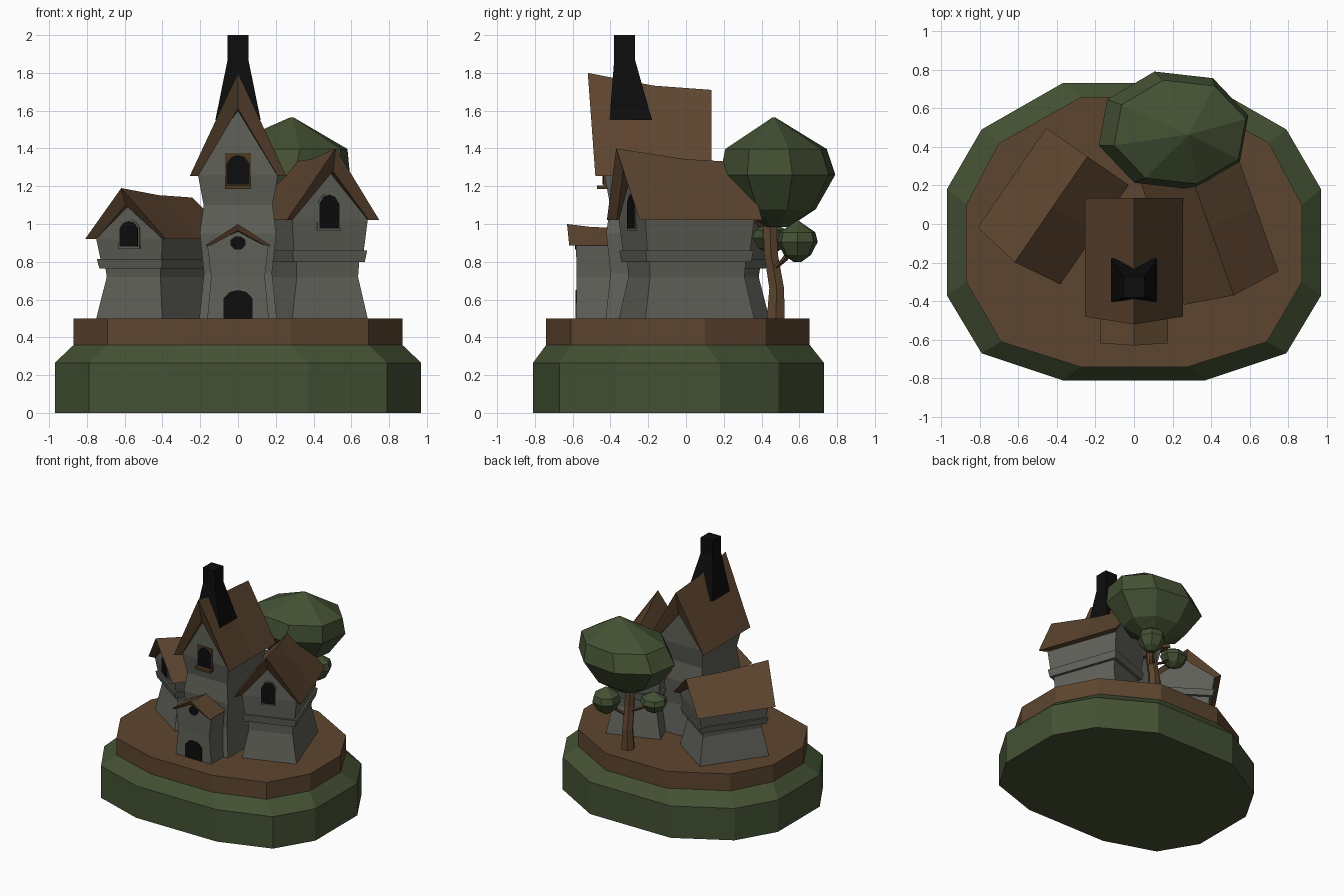
import bpy, bmesh, math
from mathutils import Matrix, Vector

if "Cube" in bpy.data.objects:
    bpy.data.objects.remove(bpy.data.objects["Cube"])


def material(name, rgb):
    m = bpy.data.materials.new(name)
    m.diffuse_color = (*rgb, 1)
    m.use_nodes = True
    m.node_tree.nodes["Principled BSDF"].inputs["Base Color"].default_value = m.diffuse_color
    return m


BROWN = material("brown", (0.110, 0.060, 0.029))
GREEN = material("green", (0.058, 0.083, 0.034))
STONE = material("stone_grey", (0.120, 0.120, 0.103))
BLACK = material("black", (0.004, 0.004, 0.004))
FRAME = material("frame_wood", (0.075, 0.043, 0.015))
ID = Matrix.Identity(4)


def make(name, verts, faces, mat, M=ID):
    bm = bmesh.new()
    vs = [bm.verts.new(v) for v in verts]
    for f in faces:
        bm.faces.new([vs[i] for i in f])
    bmesh.ops.remove_doubles(bm, verts=bm.verts, dist=1e-4)
    bmesh.ops.recalc_face_normals(bm, faces=bm.faces)
    me = bpy.data.meshes.new(name)
    bm.to_mesh(me)
    bm.free()
    me.materials.append(mat)
    ob = bpy.data.objects.new(name, me)
    ob.matrix_world = M
    bpy.context.collection.objects.link(ob)
    return ob


def loft(name, rings, mat, M=ID, top=None):
    """Skin a stack of equal rings; top = optional list of cap faces (ring indices)."""
    n, k = len(rings[0]), len(rings)
    faces = [(r * n + i, r * n + (i + 1) % n, (r + 1) * n + (i + 1) % n, (r + 1) * n + i)
             for r in range(k - 1) for i in range(n)]
    faces.append(tuple(range(n)))
    for f in top or [range(n)]:
        faces.append(tuple((k - 1) * n + i for i in f))
    return make(name, [v for ring in rings for v in ring], faces, mat, M)


def rect(x0, x1, y0, y1, z):
    return [(x0, y0, z), (x1, y0, z), (x1, y1, z), (x0, y1, z)]


def plate(name, outline, y, mat, M=ID, depth=0.05):
    """Front-facing plate sunk into a wall; outline is a list of (x, z)."""
    return loft(name, [[(x, y, z) for x, z in outline],
                       [(x, y + depth, z) for x, z in outline]], mat, M)


def arch(w, z0, z1):
    h = z1 - z0
    return [(-w, z0), (w, z0), (w, z0 + h * .72), (w * .55, z0 + h * .94), (0, z1),
            (-w * .55, z0 + h * .94), (-w, z0 + h * .72)]


def walls(name, M, w, d0, d1, profile, apex, yk=1):
    """Bowed walls from (z, offset) profile, closed with a gable to the apex."""
    def ring(z, o, zm):
        x, a, b = w + o, -d0 - o * yk, d1 + o * yk
        return [(-x, a, z), (0, a, zm), (x, a, z), (x, b, z), (0, b, zm), (-x, b, z)]
    rings = [ring(z, o, z) for z, o in profile]
    z, o = profile[-1]
    rings.append(ring(z, o, apex))
    loft(name, rings, STONE, M, top=[(1, 2, 3, 4), (4, 5, 0, 1)])


def roof(name, M, hw, y0, y1, eave, ridge, drop, thick, inset=.045, push=.04):
    """Thick gable roof, ridge leaning forward and sagging to the back."""
    ym = (y0 + y1) / 2
    rows = []
    for y, out, inn, rz in ((y0, push, push, ridge),
                            (ym, 0, 0, ridge - drop * .75), (y1, 0, -push, ridge - drop)):
        rows.append([(-hw, y, eave), (0, y - out, rz), (hw, y, eave),
                     (hw - inset, y + inn, eave), (0, y - out + inn, rz - thick),
                     (-hw + inset, y + inn, eave)])
    faces = [(r * 6 + i, r * 6 + (i + 1) % 6, r * 6 + 6 + (i + 1) % 6, r * 6 + 6 + i)
             for r in range(2) for i in range(6)]
    for b in (0, 12):
        faces += [(b, b + 1, b + 4, b + 5), (b + 1, b + 2, b + 3, b + 4)]
    make(name, [v for r in rows for v in r], faces, BROWN, M)


def place(x, y, deg):
    return Matrix.Translation((x, y, 0)) @ Matrix.Rotation(math.radians(deg), 4, 'Z')


# ground: grass block with sloped rim, dirt slab on top
def ground_ring(half, z):
    return [(x, y, z) for x, y in half] + [(-x, y, z) for x, y in reversed(half)]


outer = [(.37, -.81), (.79, -.67), (.97, -.37), (.97, .18), (.79, .49), (.37, .73)]
inner = [(.28, -.74), (.69, -.61), (.87, -.30), (.87, .10), (.70, .42), (.28, .655)]
loft("grass_base", [ground_ring(outer, 0), ground_ring(outer, .265),
                    ground_ring(inner, .36)], GREEN)
loft("dirt_slab", [ground_ring(inner, .355), ground_ring(inner, .5)], BROWN)


def banded(b0, b1, eave):
    return [(.5, .02), (.72, -.02), (b0, -.015), (b0, .008), (b1, .018), (b1, .004),
            (eave, .02)]


# right house
R = place(.40, -.04, 19.5)
walls("right_house_walls", R, .192, .24, .33, banded(.80, .86, 1.02), 1.29)
roof("right_house_roof", R, .26, -.31, .38, 1.02, 1.40, .075, .12)
WR = R @ Matrix.Translation((-.005, 0, 0))
plate("right_house_window_frame", arch(.066, .965, 1.165), -.264, STONE, WR)
plate("right_house_window", arch(.056, .975, 1.155), -.268, BLACK, WR)

# left house
L = place(-.42, .09, -34.5)
walls("left_house_walls", L, .192, .255, .26, banded(.765, .815, .92), 1.11)
roof("left_house_roof", L, .26, -.31, .315, .92, 1.19, .05, .09)
plate("left_house_window_frame", arch(.068, .87, 1.025), -.279, STONE, L)
plate("left_house_window", arch(.058, .88, 1.015), -.283, BLACK, L)

# tower
walls("tower_walls", ID, .19, .41, .06,
      [(.5, .015), (.74, -.01), (.95, .012), (1.1, -.008), (1.26, .022)], 1.63)
roof("tower_roof", ID, .255, -.48, .135, 1.255, 1.80, .09, .19)
plate("tower_window_frame", [(-.07, 1.19), (.07, 1.19), (.07, 1.375), (-.07, 1.375)],
      -.438, FRAME)
plate("tower_window", arch(.06, 1.21, 1.365), -.442, BLACK)
loft("tower_window_sill", [rect(-.07, .07, -.47, -.41, 1.185),
                           rect(-.07, .07, -.47, -.41, 1.205)], FRAME)

# flared chimney straddling the ridge
loft("chimney", [rect(-.12, .12, -.405, -.18, 1.55), rect(-.055, .055, -.38, -.27, 1.87),
                 rect(-.055, .055, -.38, -.27, 2.0)], BLACK)

# porch
walls("porch_walls", ID, .15, .58, -.38, [(.5, .013), (.72, -.008), (.89, .013)], .975, .2)
roof("porch_roof", ID, .175, -.618, -.40, .885, 1.0, .02, .035, .03, .012)
plate("porch_door", arch(.076, .5, .65), -.586, BLACK)
plate("porch_round_window", [(.042 * math.cos(a), .9 + .038 * math.sin(a))
                             for a in [math.pi * (i + .5) / 4 for i in range(8)]],
      -.588, BLACK)


# tree: tapered limbs and faceted foliage
def limb(name, points, sides=6):
    rings = [[(x + r * math.cos(2 * math.pi * i / sides),
               y + r * math.sin(2 * math.pi * i / sides), z) for i in range(sides)]
             for x, y, z, r in points]
    loft(name, rings, BROWN)


def foliage(name, centre, size, segs, turn=0, lean=(0, 0)):
    """Low sphere; the lean shifts the upper part sideways."""
    levels = [(-1, .2), (-.68, .66), (-.05, 1), (.42, .88), (1, .02)]
    rings = []
    for h, r in levels:
        s = max(h, 0)
        rings.append([(centre[0] + size[0] * r * math.cos(2 * math.pi * i / segs + turn)
                       + lean[0] * s,
                       centre[1] + size[1] * r * math.sin(2 * math.pi * i / segs + turn)
                       + lean[1] * s,
                       centre[2] + size[2] * h) for i in range(segs)])
    loft(name, rings, GREEN)


limb("tree_trunk", [(.20, .475, .49, .055), (.20, .48, .66, .045),
                    (.205, .45, .84, .042), (.20, .44, 1.10, .038)])
limb("branch_right", [(.21, .46, .76, .022), (.26, .52, .81, .02), (.31, .58, .90, .016)], 5)
limb("branch_left", [(.19, .45, .80, .022), (.09, .45, .85, .02), (.0, .45, .92, .016)], 5)
foliage("crown", (.205, .485, 1.275), (.40, .315, .29), 8, .25, (.08, -.02))
foliage("small_foliage_right", (.32, .59, .91), (.11, .11, .11), 7)
foliage("small_foliage_left", (-.02, .45, .93), (.11, .10, .085), 7, .4)
